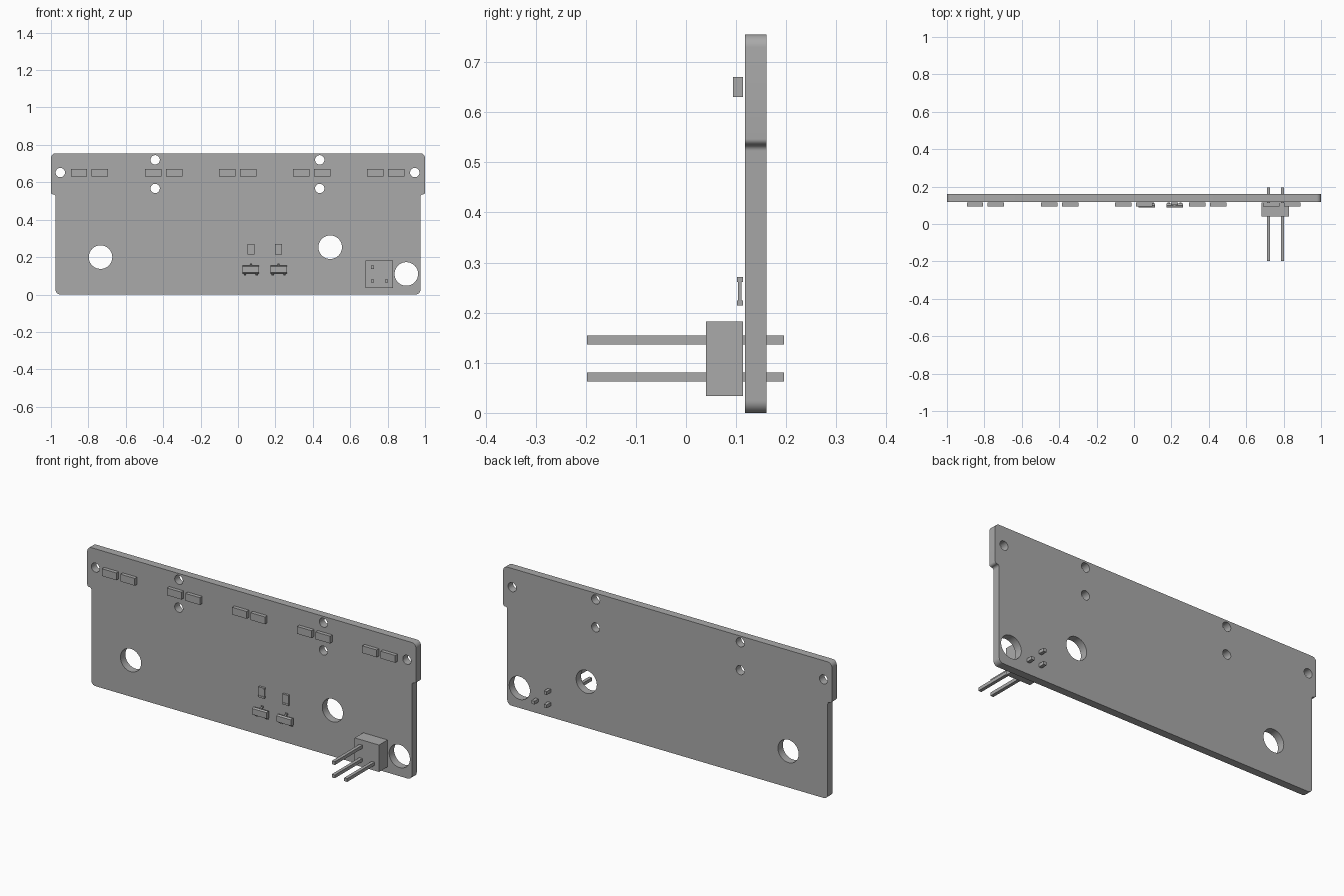
import bpy, bmesh, math
from mathutils import Vector, Matrix

cube = bpy.data.objects.get("Cube")
if cube:
    bpy.data.objects.remove(cube)

grey = bpy.data.materials.new("plain grey")
grey.use_nodes = True
grey.diffuse_color = (0.4, 0.4, 0.4, 1)
grey.node_tree.nodes["Principled BSDF"].inputs["Base Color"].default_value = (0.4, 0.4, 0.4, 1)

FRONT, BACK = 0.118, 0.161   # board faces
SEAT = 0.114                 # rear face of the mounted parts


def add_object(name, bm):
    mesh = bpy.data.meshes.new(name)
    bm.to_mesh(mesh)
    bm.free()
    mesh.materials.append(grey)
    obj = bpy.data.objects.new(name, mesh)
    bpy.context.collection.objects.link(obj)
    return obj


def add_box(bm, x, y, z):
    """Box from (low, high) ranges."""
    size = [r[1] - r[0] for r in (x, y, z)]
    mid = Vector([(r[0] + r[1]) / 2 for r in (x, y, z)])
    bmesh.ops.create_cube(bm, size=1, matrix=Matrix.Translation(mid) @ Matrix.Diagonal((*size, 1)))


def around(c, width):
    return (c - width / 2, c + width / 2)


def add_prism(bm, points, axis, depth):
    """Extrude a closed outline along an axis."""
    face = bm.faces.new([bm.verts.new(p) for p in points])
    moved = bmesh.ops.extrude_face_region(bm, geom=[face])["geom"]
    verts = [v for v in moved if isinstance(v, bmesh.types.BMVert)]
    bmesh.ops.translate(bm, verts=verts, vec=Vector(axis) * depth)
    bmesh.ops.recalc_face_normals(bm, faces=bm.faces)


def rounded(corners, steps=8):
    """Round each (x, z, radius) corner with an arc."""
    out = []
    for i, (x, z, r) in enumerate(corners):
        p = Vector((x, z))
        a = (Vector(corners[i - 1][:2]) - p).normalized()
        b = (Vector(corners[(i + 1) % len(corners)][:2]) - p).normalized()
        centre = p + (a + b) * r
        for k in range(steps + 1):
            t = k / steps * math.pi / 2
            out.append(centre - b * r * math.cos(t) - a * r * math.sin(t))
    return out


def circle(x, z, r, n=40):
    return [Vector((x + r * math.cos(k * math.tau / n), z + r * math.sin(k * math.tau / n))) for k in range(n)]


# Circuit board: stepped outline with drilled holes
half = [(0.975, 0, 0.025), (0.975, 0.535, 0.012), (1, 0.535, 0.012), (1, 0.755, 0.025)]
outline = rounded(half + [(-x, z, r) for x, z, r in reversed(half)])
holes = [circle(x, z, 0.063) for x, z in ((-0.735, 0.2), (0.493, 0.253), (0.9, 0.11))]
holes += [circle(x, 0.652, 0.025) for x in (-0.95, 0.945)]
holes += [circle(x, z, 0.025) for x in (-0.443, 0.437) for z in (0.72, 0.567)]

curve = bpy.data.curves.new("board_outline", "CURVE")
curve.dimensions = "2D"
curve.fill_mode = "BOTH"
curve.extrude = (BACK - FRONT) / 2
for loop in [outline] + holes:
    spline = curve.splines.new("POLY")
    spline.points.add(len(loop) - 1)
    spline.use_cyclic_u = True
    for point, p in zip(spline.points, loop):
        point.co = (p.x, p.y, 0, 1)
helper = bpy.data.objects.new("board_outline", curve)
bpy.context.collection.objects.link(helper)
filled = helper.evaluated_get(bpy.context.evaluated_depsgraph_get()).to_mesh()
bm = bmesh.new()
bm.from_mesh(filled)
bpy.data.objects.remove(helper)
bmesh.ops.transform(bm, verts=bm.verts, matrix=Matrix.Translation((0, (FRONT + BACK) / 2, 0))
                    @ Matrix.Rotation(math.pi / 2, 4, "X"))
bmesh.ops.remove_doubles(bm, verts=bm.verts, dist=0.0001)
bmesh.ops.recalc_face_normals(bm, faces=bm.faces)
board = add_object("circuit_board", bm)
bpy.context.view_layer.objects.active = board
board.select_set(True)
bpy.ops.object.shade_smooth_by_angle(angle=math.radians(30))

# Row of paired lamps along the top
for i in range(5):
    for side in (-1, 1):
        bm = bmesh.new()
        add_box(bm, around(-0.794 + 0.396 * i + side * 0.056, 0.088), (0.094, SEAT), (0.63, 0.67))
        add_object("lamp", bm)

for x in (0.069, 0.217):
    # Resistor with slightly thicker end caps
    bm = bmesh.new()
    add_box(bm, around(x, 0.036), (0.104, 0.111), (0.224, 0.261))
    for z in ((0.214, 0.224), (0.261, 0.271)):
        add_box(bm, around(x, 0.036), (0.102, SEAT), z)
    add_object("resistor", bm)

    # Transistor body with bevelled long sides
    bm = bmesh.new()
    section = [(0.087, 0.117), (0.098, 0.112), (0.11, 0.115), (0.11, 0.15), (0.098, 0.155), (0.087, 0.15)]
    add_prism(bm, [(x - 0.044, y, z) for y, z in section], (1, 0, 0), 0.088)
    add_object("transistor_body", bm)

    # Transistor legs, bent down to the board
    bm = bmesh.new()
    for dx, root, out in ((0, 0.15, 1), (-0.031, 0.117, -1), (0.031, 0.117, -1)):
        leg = [(0.097, 0), (0.097, 0.008), (0.109, 0.01), (0.109, 0.016),
               (SEAT, 0.016), (SEAT, 0.007), (0.101, 0.005), (0.101, 0)]
        add_prism(bm, [(x + dx - 0.006, y, root + out * d) for y, d in leg], (1, 0, 0), 0.012)
    add_object("transistor_legs", bm)

# Pin header block and its three through pins
bm = bmesh.new()
add_box(bm, (0.682, 0.83), (0.04, SEAT), (0.034, 0.182))
add_object("header_block", bm)
for x, z in ((0.719, 0.145), (0.719, 0.072), (0.794, 0.072)):
    bm = bmesh.new()
    add_box(bm, around(x, 0.018), (-0.198, 0.196), around(z, 0.018))
    add_object("header_pin", bm)
